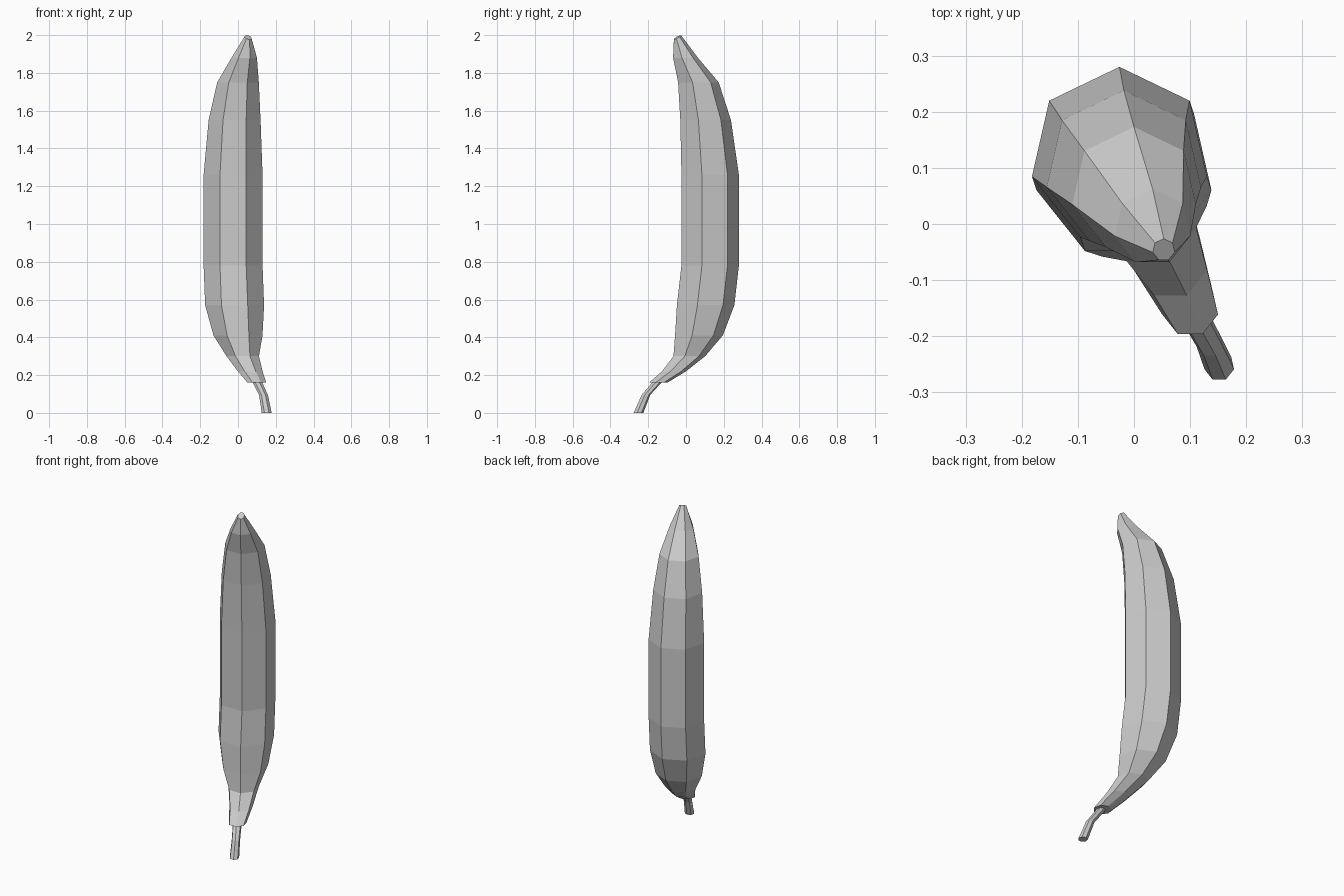
import bpy
import bmesh
import math

cube = bpy.data.objects.get("Cube")
if cube:
    bpy.data.objects.remove(cube, do_unlink=True)

SIDES = 7
grey = bpy.data.materials.new("light grey")
grey.use_nodes = True
colour = (0.6, 0.6, 0.6, 1)
grey.diffuse_color = colour
grey.node_tree.nodes["Principled BSDF"].inputs["Base Color"].default_value = colour


def loft(name, rings):
    """Skin horizontal seven-sided rings (x, y, z, radius, tilt), low to high."""
    bm = bmesh.new()
    loops = []
    for x, y, z, r, tilt in rings:
        loop = []
        for i in range(SIDES):
            a = math.pi / 2 + math.tau * i / SIDES
            dx, dy = r * math.cos(a), r * math.sin(a)
            loop.append(bm.verts.new((x + dx, y + dy, z + tilt * (dy - 0.48 * dx))))
        loops.append(loop)
    for low, high in zip(loops, loops[1:]):
        for i in range(SIDES):
            j = (i + 1) % SIDES
            bm.faces.new((low[i], low[j], high[j], high[i]))
    bm.faces.new(loops[0][::-1])
    bm.faces.new(loops[-1])
    mesh = bpy.data.meshes.new(name)
    bm.to_mesh(mesh)
    bm.free()
    mesh.materials.append(grey)
    obj = bpy.data.objects.new(name, mesh)
    bpy.context.collection.objects.link(obj)
    return obj


# Curved fruit body, from the stem collar to the small blunt tip
loft("fruit_body", [
    (0.10, -0.15, 0.16, 0.051, 0),
    (0.065, -0.067, 0.22, 0.067, 0),
    (0.025, 0.013, 0.30, 0.088, 0),
    (0.0, 0.062, 0.41, 0.133, 0),
    (-0.018, 0.096, 0.57, 0.16, 0),
    (-0.026, 0.12, 0.78, 0.16, 0),
    (-0.026, 0.12, 1.26, 0.16, 0),
    (-0.018, 0.097, 1.55, 0.141, 0),
    (0.0, 0.06, 1.75, 0.113, 0),
    (0.033, -0.006, 1.88, 0.069, 0),
    (0.053, -0.046, 1.988, 0.02, 0.55),
])

# Thin bent stem, starting just inside the body
loft("stem", [
    (0.152, -0.253, 0.0, 0.027, 0),
    (0.135, -0.213, 0.095, 0.024, 0),
    (0.101, -0.152, 0.165, 0.026, 0),
])
